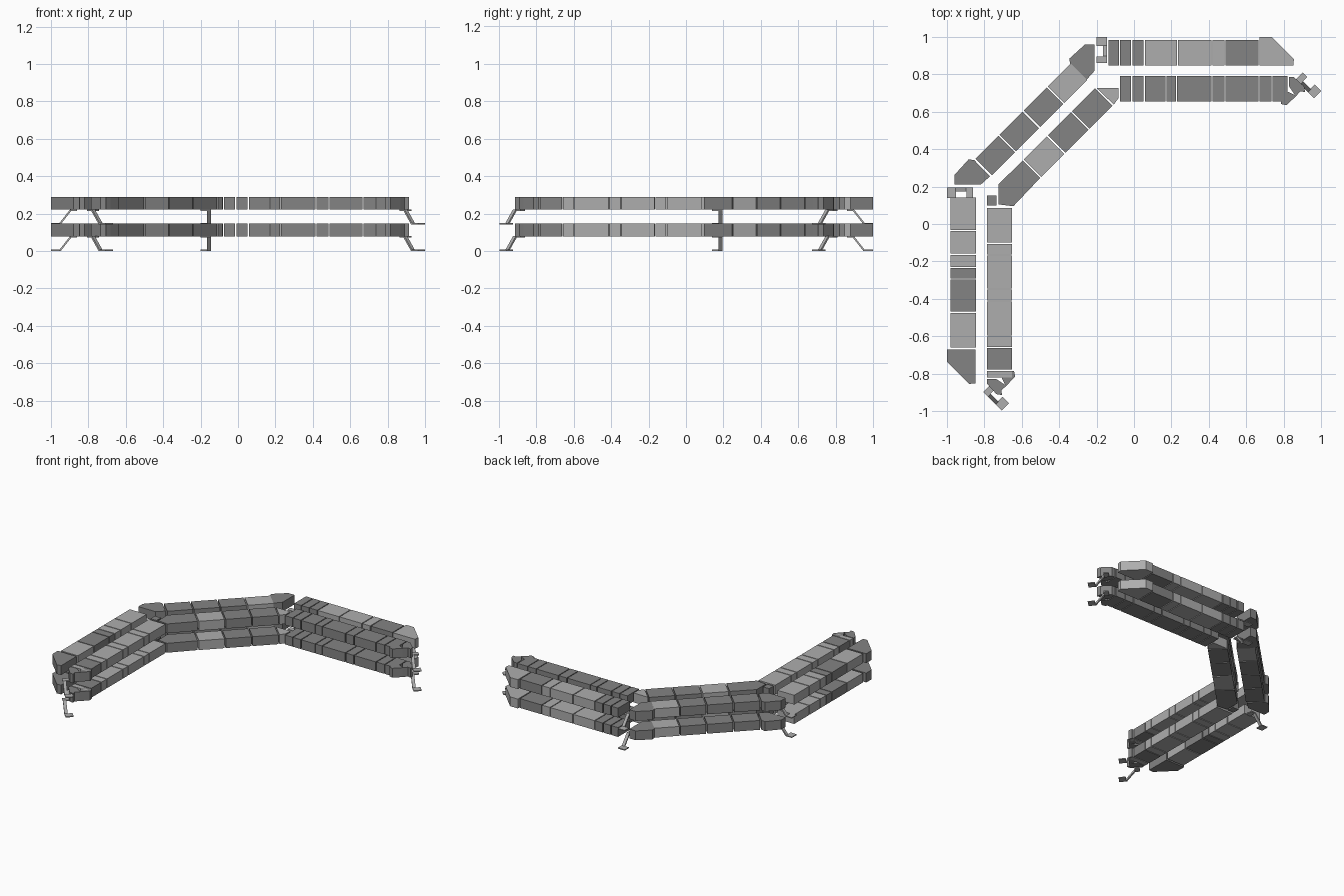
import bpy, bmesh, math
from mathutils import Matrix

if "Cube" in bpy.data.objects:
    bpy.data.objects.remove(bpy.data.objects["Cube"])


def material(name, v):
    m = bpy.data.materials.new(name)
    m.diffuse_color = (v, v, v, 1)
    m.use_nodes = True
    m.node_tree.nodes["Principled BSDF"].inputs["Base Color"].default_value = m.diffuse_color
    return m


LIGHT = material("light_grey", 0.42)
DARK = material("dark_grey", 0.23)
TIERS = (0.0, 0.143)          # two identical storeys
Z0, Z1 = 0.078, 0.147         # body height within a storey
GAP = 0.003


def finish(name, bm, mat):
    bmesh.ops.recalc_face_normals(bm, faces=bm.faces)
    me = bpy.data.meshes.new(name)
    bm.to_mesh(me)
    bm.free()
    me.materials.append(mat)
    ob = bpy.data.objects.new(name, me)
    bpy.context.collection.objects.link(ob)
    return ob


def extrude(bm, pts, lo, hi):
    f = bm.faces.new([bm.verts.new((x, y, lo)) for x, y in pts])
    r = bmesh.ops.extrude_face_region(bm, geom=[f])
    for v in r["geom"]:
        if isinstance(v, bmesh.types.BMVert):
            v.co.z = hi


def block(name, pts, mat):
    for i, z in enumerate(TIERS):
        bm = bmesh.new()
        extrude(bm, pts, Z0 + z, Z1 + z)
        finish(f"{name}_tier{i + 1}", bm, mat)


def row(name, edges, colours, lo, hi, vertical=False):
    """Straight row of box modules between successive edges."""
    for i, c in enumerate(colours):
        a, b = sorted((edges[i], edges[i + 1]))
        a, b = a + GAP, b - GAP
        pts = [(a, lo), (b, lo), (b, hi), (a, hi)]
        if vertical:
            pts = [(y, x) for x, y in pts]
        block(f"{name}_module_{i + 1}", pts, LIGHT if c == "L" else DARK)


def diagonal(name, start, step, width, colours):
    """45 degree row; start is the outer corner, width runs right and down."""
    for i, c in enumerate(colours):
        a, b = i * step + GAP, (i + 1) * step - GAP
        x, y = start
        pts = [(x + a, y + a), (x + b, y + b),
               (x + b + width, y + b - width), (x + a + width, y + a - width)]
        block(f"{name}_module_{i + 1}", pts, LIGHT if c == "L" else DARK)


def mirrored(pts):
    return [(-y, -x) for x, y in pts]


# Right-hand arm rows
row("right_outer", [-0.138, -0.077, -0.012, 0.055, 0.232, 0.418, 0.487, 0.668],
    "DDDLLLD", 0.848, 0.985)
row("right_inner", [-0.077, -0.012, 0.055, 0.172, 0.228, 0.418, 0.487, 0.668, 0.738, 0.825],
    "DDDDDDDDD", 0.655, 0.79)
# Left-hand arm rows
row("left_outer", [0.145, -0.035, -0.162, -0.232, -0.295, -0.472, -0.662],
    "LLLDDL", -0.982, -0.845, True)
row("left_inner", [0.088, -0.103, -0.165, -0.348, -0.412, -0.598, -0.66, -0.782, -0.825],
    "LLLLLLDL", -0.787, -0.652, True)
# Diagonal middle rows
diagonal("middle_outer", (-0.85, 0.345), 0.129, 0.088, "DDDL")
diagonal("middle_inner", (-0.592, 0.342), 0.129, 0.094, "LDD")

# Corner blocks of the middle section
outer_corner = [(-0.96, 0.21), (-0.96, 0.262), (-0.885, 0.345), (-0.855, 0.342),
                (-0.77, 0.255), (-0.82, 0.21)]
block("outer_corner_left", outer_corner, DARK)
block("outer_corner_right", mirrored(outer_corner), DARK)
block("inner_corner_left", [(-0.725, 0.212), (-0.595, 0.339), (-0.502, 0.246),
                            (-0.645, 0.095), (-0.725, 0.105)], DARK)
block("inner_corner_small", [(-0.785, 0.1), (-0.735, 0.1), (-0.735, 0.152), (-0.785, 0.152)], DARK)
block("inner_corner_right", [(-0.2, 0.728), (-0.082, 0.728), (-0.082, 0.675), (-0.108, 0.638)], LIGHT)

# Angled end blocks of both arms
outer_end = [(0.672, 0.847), (0.672, 1.0), (0.735, 1.0), (0.855, 0.88), (0.852, 0.847)]
block("outer_end_right", outer_end, LIGHT)
block("outer_end_left", mirrored(outer_end), DARK)
end_a = [(0.828, 0.705), (0.787, 0.7), (0.785, 0.642), (0.815, 0.635), (0.868, 0.685)]
end_b = [(0.828, 0.787), (0.828, 0.737), (0.865, 0.682), (0.89, 0.71),
         (0.915, 0.705), (0.91, 0.735), (0.853, 0.787)]
for n, p in (("end_cap", end_a), ("end_wedge", end_b)):
    block(f"inner_{n}_right", p, DARK)
    block(f"inner_{n}_left", mirrored(p), DARK)


# Bent bracket legs: top plate, slanted strut, foot
def leg(name, x, y, angle):
    for i, z in enumerate(TIERS):
        bm = bmesh.new()
        extrude(bm, [(-0.03, -0.07), (0.025, -0.07), (0.025, -0.035), (-0.03, -0.035)], 0.072, 0.08)
        extrude(bm, [(-0.03, 0.022), (0.025, 0.022), (0.025, 0.07), (-0.03, 0.07)], 0, 0.007)
        profile = [(-0.045, 0.08), (-0.033, 0.08), (0.03, 0.0), (0.018, 0.0)]
        f = bm.faces.new([bm.verts.new((0.003, a, b)) for a, b in profile])
        r = bmesh.ops.extrude_face_region(bm, geom=[f])
        bmesh.ops.translate(bm, vec=(0.022, 0, 0),
                            verts=[v for v in r["geom"] if isinstance(v, bmesh.types.BMVert)])
        bm.transform(Matrix.Translation((x, y, z)) @ Matrix.Rotation(math.radians(angle), 4, "Z"))
        finish(f"{name}_tier{i + 1}", bm, LIGHT)


leg("back_leg", -0.17, 0.93, 0)
leg("side_leg", -0.93, 0.17, 90)
leg("right_end_leg", 0.93, 0.74, -135)
leg("left_end_leg", -0.74, -0.93, -135)
